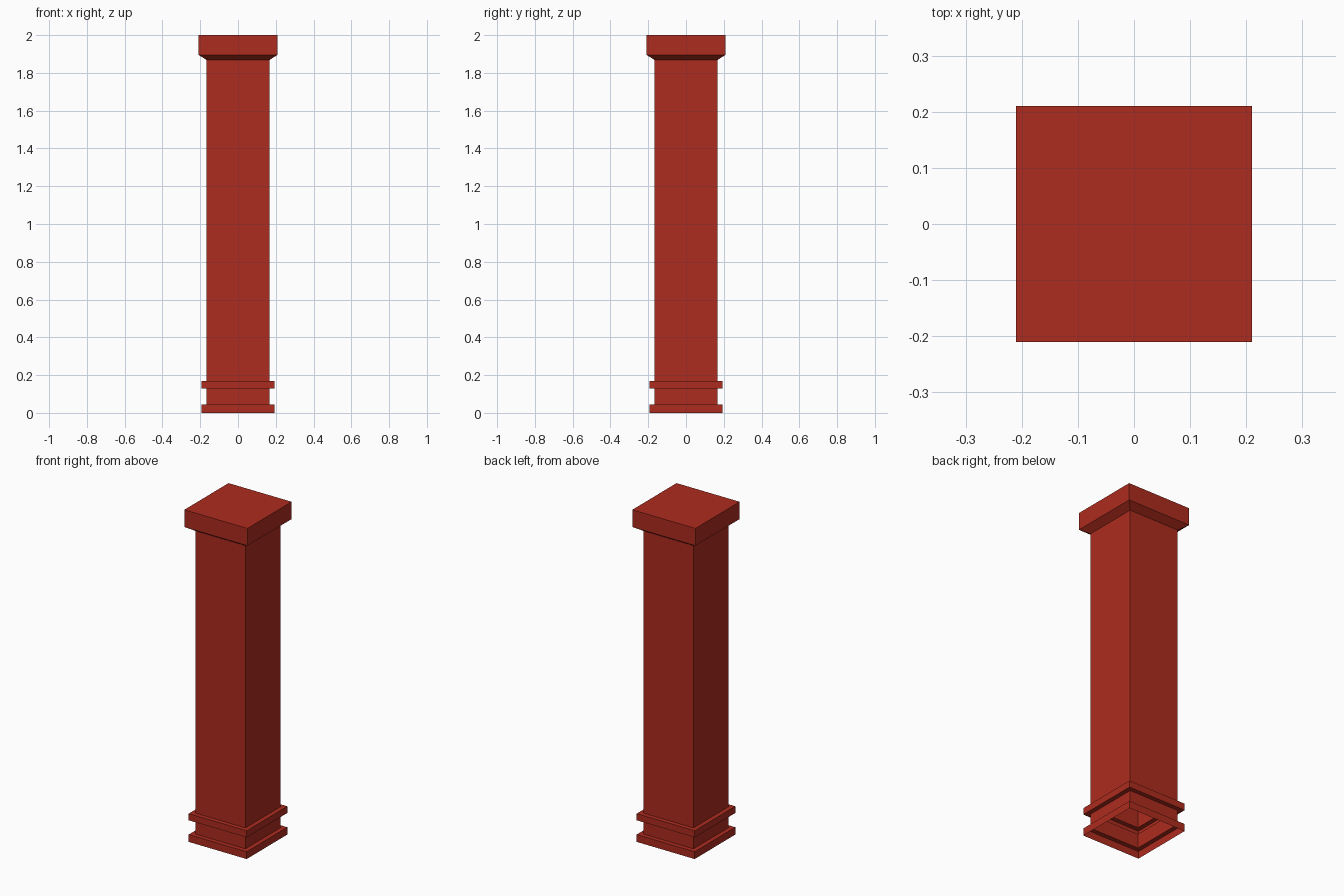
import bpy, bmesh

if "Cube" in bpy.data.objects:
    bpy.data.objects.remove(bpy.data.objects["Cube"])

# Shared red paint
red = bpy.data.materials.new("red_paint")
red.diffuse_color = (0.42, 0.025, 0.013, 1.0)
red.use_nodes = True
red.node_tree.nodes["Principled BSDF"].inputs["Base Color"].default_value = red.diffuse_color

SHAFT, BASE, CAP = 0.166, 0.193, 0.21   # half widths


def square_sweep(name, profile, cap_top=False):
    """Sweep a (half width, height) profile around a square, leaving the ends open."""
    bm = bmesh.new()
    rings = [[bm.verts.new((sx * r, sy * r, z))
              for sx, sy in ((-1, -1), (1, -1), (1, 1), (-1, 1))]
             for r, z in profile]
    for low, high in zip(rings, rings[1:]):
        for i in range(4):
            j = (i + 1) % 4
            bm.faces.new((low[i], low[j], high[j], high[i]))
    if cap_top:
        bm.faces.new(rings[-1])
    mesh = bpy.data.meshes.new(name)
    bm.to_mesh(mesh)
    bm.free()
    mesh.materials.append(red)
    obj = bpy.data.objects.new(name, mesh)
    bpy.context.collection.objects.link(obj)
    return obj


# Hollow base with plinth and raised band, open underneath
square_sweep("pillar_base", [
    (BASE, 0.0), (BASE, 0.044), (SHAFT, 0.044), (SHAFT, 0.13),
    (BASE, 0.13), (BASE, 0.17), (SHAFT, 0.17)])

# Plain square shaft
square_sweep("pillar_shaft", [(SHAFT, 0.17), (SHAFT, 1.868)])

# Capital with sloped underside and flat top
square_sweep("pillar_capital", [
    (SHAFT, 1.868), (CAP, 1.896), (CAP, 2.0)], cap_top=True)
